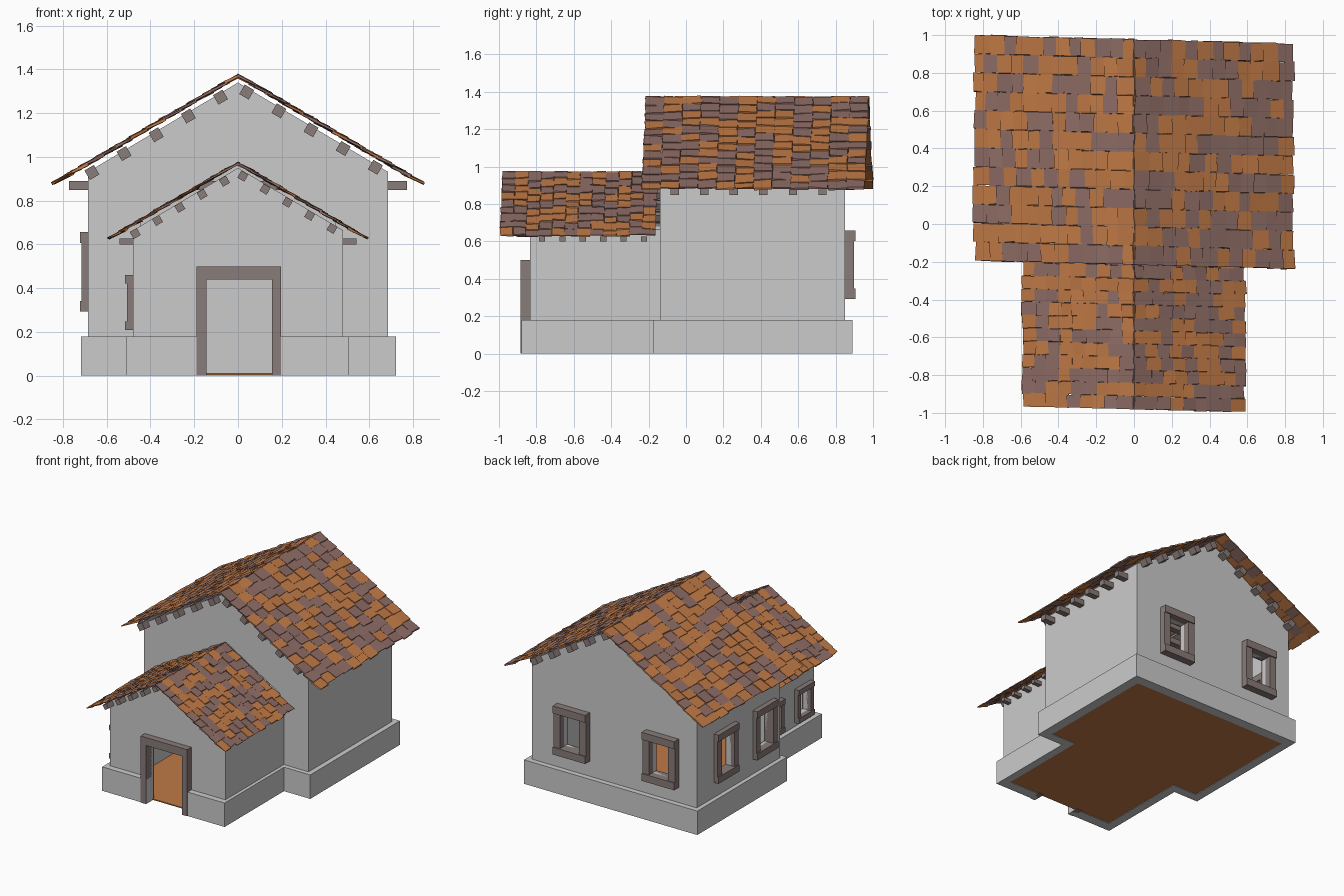
import bpy, bmesh, math, random
from mathutils import Matrix, Vector

if "Cube" in bpy.data.objects:
    bpy.data.objects.remove(bpy.data.objects["Cube"])

random.seed(4)
SLOPE = math.atan(0.585)


def material(name, color):
    m = bpy.data.materials.new(name)
    m.diffuse_color = (*color, 1)
    m.use_nodes = True
    m.node_tree.nodes["Principled BSDF"].inputs["Base Color"].default_value = m.diffuse_color
    return m


ORANGE = material("orange_clay", (0.52, 0.19, 0.06))
MAUVE = material("mauve_clay", (0.27, 0.15, 0.13))
WOOD = material("weathered_wood", (0.25, 0.20, 0.19))


def add_box(bm, lo, hi, matrix=Matrix(), mat=0):
    lo, hi = Vector(lo), Vector(hi)
    place = matrix @ Matrix.Translation((lo + hi) / 2) @ Matrix.Diagonal((*(hi - lo), 1))
    verts = bmesh.ops.create_cube(bm, size=1, matrix=place)["verts"]
    for f in {f for v in verts for f in v.link_faces}:
        f.material_index = mat
    return verts


def finish(bm, name, *mats):
    bmesh.ops.recalc_face_normals(bm, faces=bm.faces)
    me = bpy.data.meshes.new(name)
    bm.to_mesh(me)
    bm.free()
    for m in mats:
        me.materials.append(m)
    ob = bpy.data.objects.new(name, me)
    bpy.context.collection.objects.link(ob)
    return ob


def box(name, lo, hi, *mats):
    bm = bmesh.new()
    add_box(bm, lo, hi)
    return finish(bm, name, *mats)


def gable(name, w, y0, y1, z0, apex):
    """House-shaped prism running along y."""
    bm = bmesh.new()
    eave = apex - 0.595 * w
    prof = [(-w, z0), (w, z0), (w, eave), (0, apex), (-w, eave)]
    face = bm.faces.new([bm.verts.new((x, y0, z)) for x, z in prof])
    ext = bmesh.ops.extrude_face_region(bm, geom=[face])["geom"]
    bmesh.ops.translate(bm, vec=(0, y1 - y0, 0),
                        verts=[v for v in ext if isinstance(v, bmesh.types.BMVert)])
    return finish(bm, name)


def boolean(target, other, op="DIFFERENCE"):
    mod = target.modifiers.new("cut", "BOOLEAN")
    mod.operation, mod.solver, mod.object = op, "EXACT", other
    bpy.context.view_layer.objects.active = target
    bpy.ops.object.modifier_apply(modifier=mod.name)
    bpy.data.objects.remove(other)


# Walls: two gabled volumes, hollow and open to the roof
T = 0.035
walls = gable("walls", 0.685, -0.14, 0.85, 0.01, 1.34)
boolean(walls, gable("annex_shape", 0.48, -0.835, 0.0, 0.01, 0.95), "UNION")
boolean(walls, gable("main_void", 0.685 - T, -0.14 + T, 0.85 - T, -0.1, 1.36))
boolean(walls, gable("annex_void", 0.48 - T, -0.835 + T, 0.05, -0.1, 0.97))

# Plinth ring around the foot of the walls
plinth = box("plinth", (-0.717, -0.175, 0), (0.723, 0.89, 0.18))
boolean(plinth, box("annex_plinth", (-0.513, -0.88, 0), (0.505, 0.1, 0.18)), "UNION")
boolean(plinth, box("main_void", (-0.652, -0.107, -0.1), (0.652, 0.817, 0.3)))
boolean(plinth, box("annex_void", (-0.447, -0.802, -0.1), (0.447, 0.1, 0.3)))

# Floor
floor = box("floor", (-0.66, -0.115, 0.004), (0.66, 0.825, 0.012), ORANGE)
box("annex_floor", (-0.455, -0.81, 0.004), (0.455, -0.115, 0.012), ORANGE)

# Doorway and door frame
for part in (walls, plinth):
    boolean(part, box("door_cut", (-0.145, -1, -0.1), (0.155, -0.75, 0.44)))
bm = bmesh.new()
add_box(bm, (-0.19, -0.885, 0), (-0.145, -0.79, 0.44))
add_box(bm, (0.155, -0.885, 0), (0.197, -0.79, 0.44))
add_box(bm, (-0.19, -0.885, 0.44), (0.197, -0.79, 0.50))
finish(bm, "door_frame", WOOD)


# Windows: opening plus four frame bars, local x = width, local -y = outward
def window(name, pos, angle, w, h, bar, out):
    m = Matrix.Translation(pos) @ Matrix.Rotation(angle, 4, "Z")
    bm = bmesh.new()
    a, b = w / 2 - bar, h / 2 - bar
    add_box(bm, (-a, -0.2, -b), (a, 0.15, b), m)
    boolean(walls, finish(bm, "window_cut"))
    bm = bmesh.new()
    for s in (-1, 1):
        x0, x1 = sorted((s * a, s * w / 2))
        z0, z1 = sorted((s * b, s * h / 2))
        add_box(bm, (x0, -out, -b), (x1, T + 0.01, b), m)
        add_box(bm, (-w / 2, -out - 0.008, z0), (w / 2, T + 0.01, z1), m)
    finish(bm, name, WOOD)


for i, x in enumerate((0.34, -0.40)):
    window(f"back_window_{i}", (x, 0.85, 0.475), math.pi, 0.27, 0.365, 0.055, 0.047)
for i, y in enumerate((0.52, 0.06)):
    window(f"left_window_{i}", (-0.685, y, 0.475), -math.pi / 2, 0.25, 0.365, 0.05, 0.03)
for i, y in enumerate((-0.35, -0.70)):
    window(f"annex_window_{i}", (-0.48, y, 0.335), -math.pi / 2, 0.19, 0.25, 0.038, 0.028)


# Roof timbers: purlins along y under the slopes, tie beams along x at the eaves
def timbers(name, first, step, top, y0, y1, size, ties, reach, tie_z, tie_h):
    bm = bmesh.new()
    h = size / 2
    for s in (-1, 1):
        for k in range(5):
            x = -0.02 + s * (first + step * k)
            m = Matrix.Translation((x, 0, top - 0.585 * abs(x))) @ Matrix.Rotation(s * SLOPE, 4, "Y")
            add_box(bm, (-h, y0, -h), (h, y1, h), m)
    for y in ties:
        add_box(bm, (-reach, y - h * 0.9, tie_z - tie_h), (reach, y + h * 0.9, tie_z + tie_h))
    finish(bm, name, WOOD)


timbers("main_timbers", 0.06, 0.147, 1.32, -0.20, 0.91, 0.05,
        [-0.06 + 0.158 * k for k in range(6)], 0.772, 0.87, 0.021)
timbers("annex_timbers", 0.042, 0.102, 0.925, -0.90, -0.12, 0.037,
        [-0.77 + 0.109 * k for k in range(6)], 0.542, 0.613, 0.014)


# Roofs: strips of overlapping, slightly crooked clay tiles
def tile_roof(name, half, ridge, y0, y1, strips, count, thick):
    bm = bmesh.new()
    length = half / math.cos(SLOPE)
    step, width = length / count, (y1 - y0) / strips
    for s in (-1, 1):
        for i in range(strips):
            shift = random.uniform(-0.25, 0.25) * step
            cuts = [0] + [step * k + shift + random.uniform(-0.12, 0.12) * step
                          for k in range(1, count)] + [length + random.uniform(-0.012, 0.008)]
            for d0, d1 in zip(cuts, cuts[1:]):
                d, l = (d0 + d1) / 2, (d1 - d0) / 2
                x = s * d * math.cos(SLOPE)
                y = y0 + width * (i + 0.5) - 0.027 * x
                m = (Matrix.Translation((x, y, ridge - d * math.sin(SLOPE)))
                     @ Matrix.Rotation(s * (SLOPE - 0.07), 4, "Y")
                     @ Matrix.Rotation(random.uniform(-0.05, 0.05), 4, "Z")
                     @ Matrix.Rotation(random.uniform(-0.05, 0.05), 4, "X"))
                l += 0.004
                w = width * random.uniform(0.485, 0.51)
                verts = add_box(bm, (-l, -w, -thick / 2), (l, w, thick / 2), m,
                                int(random.random() < (0.38 if s < 0 else 0.55)))
                # knock the corners out of square
                for v in verts:
                    v.co += Vector([random.uniform(-0.003, 0.003) for _ in range(3)])
    finish(bm, name, ORANGE, MAUVE)


tile_roof("main_roof_tiles", 0.84, 1.372, -0.215, 0.978, 12, 12, 0.010)
tile_roof("annex_roof_tiles", 0.585, 0.972, -0.98, -0.15, 12, 9, 0.007)
